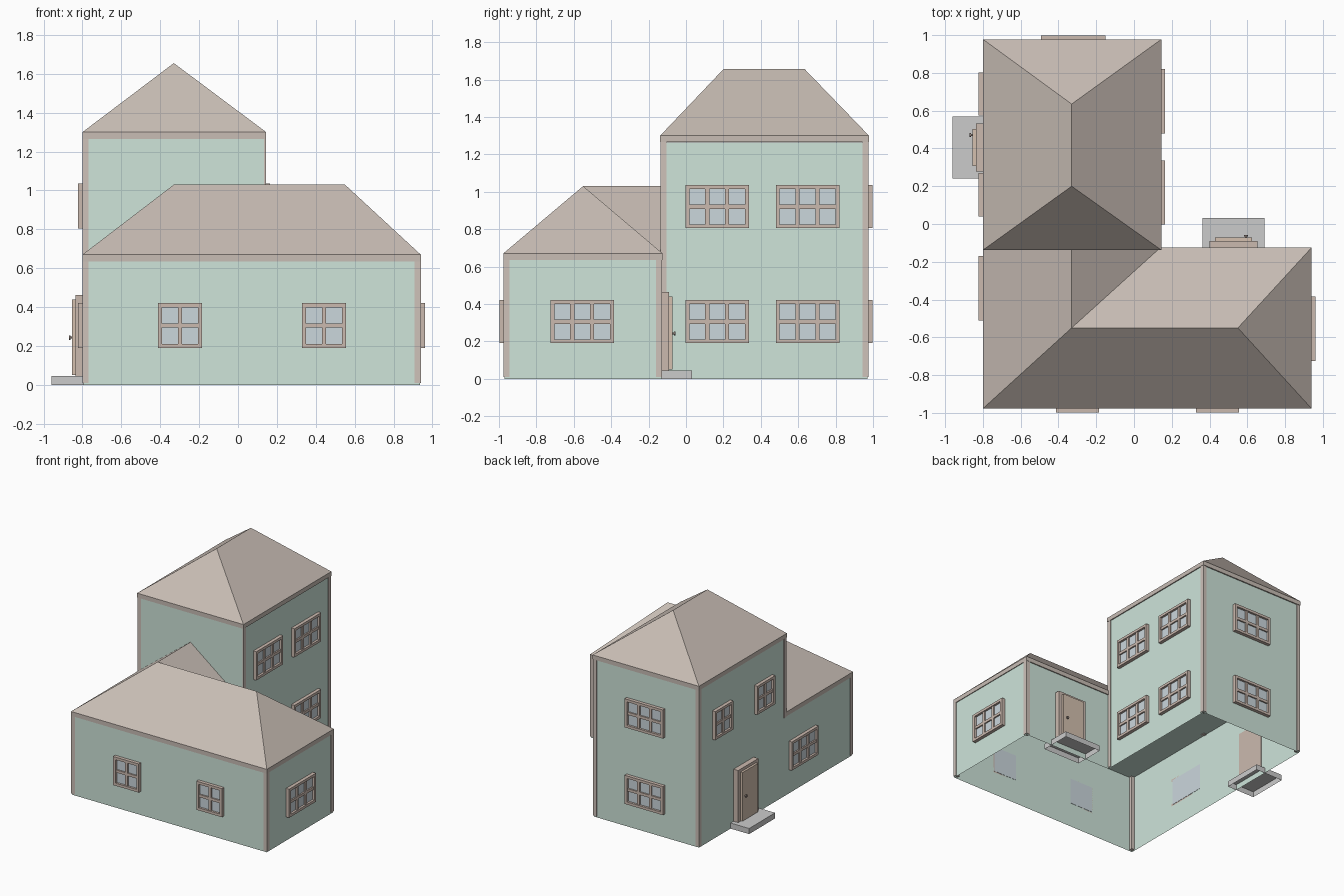
import bpy, bmesh
from math import radians
from mathutils import Matrix, Vector

if "Cube" in bpy.data.objects:
    bpy.data.objects.remove(bpy.data.objects["Cube"])


def mat(name, r, g, b):
    m = bpy.data.materials.new(name)
    m.diffuse_color = (r, g, b, 1)
    m.use_nodes = True
    m.node_tree.nodes["Principled BSDF"].inputs["Base Color"].default_value = m.diffuse_color
    return m


GREEN = mat("wall_green", 0.62, 0.78, 0.70)
BROWN = mat("roof_brown", 0.58, 0.51, 0.46)
TRIM = mat("trim_brown", 0.62, 0.54, 0.49)
FRAME = mat("frame_brown", 0.60, 0.49, 0.43)
DOOR = mat("door_brown", 0.66, 0.53, 0.43)
GLASS = mat("glass_blue", 0.60, 0.68, 0.72)
DARK = mat("knob_dark", 0.25, 0.20, 0.18)


def finish(name, bm, material=None):
    bmesh.ops.recalc_face_normals(bm, faces=bm.faces)
    me = bpy.data.meshes.new(name)
    bm.to_mesh(me)
    bm.free()
    ob = bpy.data.objects.new(name, me)
    bpy.context.collection.objects.link(ob)
    if material:
        me.materials.append(material)
    return ob


def boxes(name, items, material=None, matrix=Matrix(), open_bottom=False):
    """Join boxes given as (x0, x1, y0, y1, z0, z1)."""
    bm = bmesh.new()
    for x0, x1, y0, y1, z0, z1 in items:
        m = Matrix.Translation(((x0 + x1) / 2, (y0 + y1) / 2, (z0 + z1) / 2))
        m = m @ Matrix.Diagonal((x1 - x0, y1 - y0, z1 - z0, 1))
        bmesh.ops.create_cube(bm, size=1, matrix=matrix @ m)
    bmesh.ops.recalc_face_normals(bm, faces=bm.faces)
    if open_bottom:
        low = [f for f in bm.faces if f.normal.z < -0.9]
        bmesh.ops.delete(bm, geom=low, context='FACES_ONLY')
    return finish(name, bm, material)


def solid(name, verts, faces, material):
    bm = bmesh.new()
    vs = [bm.verts.new(v) for v in verts]
    for f in faces:
        bm.faces.new([vs[i] for i in f])
    return finish(name, bm, material)


# wall frames: local x runs along the wall, -y points outwards
def wall_matrix(side, centre):
    angle, pos = {"front": (0, (centre, -0.97, 0)),
                  "wing_right": (90, (0.935, centre, 0)),
                  "tower_right": (90, (0.138, centre, 0)),
                  "back": (180, (centre, 0.97, 0)),
                  "wing_back": (180, (centre, -0.132, 0)),
                  "left": (270, (-0.795, centre, 0))}[side]
    return Matrix.Translation(pos) @ Matrix.Rotation(radians(angle), 4, 'Z')


# lower walls: L-shaped shell, open underneath
plan = [(-0.795, -0.97), (0.935, -0.97), (0.935, -0.132),
        (0.138, -0.132), (0.138, 0.97), (-0.795, 0.97)]
n = len(plan)
solid("lower_walls", [(x, y, z) for z in (0, 0.634) for x, y in plan],
      [(i, (i + 1) % n, (i + 1) % n + n, i + n) for i in range(n)]
      + [tuple(range(n, 2 * n))], GREEN)

# upper tower walls
boxes("tower_walls", [(-0.795, 0.138, -0.132, 0.97, 0.634, 1.264)], GREEN)

# corner posts
boxes("corner_posts", [
    (-0.80, -0.768, -0.975, -0.943, 0.01, 0.636),
    (0.908, 0.94, -0.975, -0.943, 0.01, 0.636),
    (0.908, 0.94, -0.16, -0.127, 0.01, 0.636),
    (-0.80, -0.768, -0.136, -0.105, 0.63, 1.266),
    (0.135, 0.143, -0.136, -0.105, 0.01, 1.266),
    (0.111, 0.143, 0.943, 0.975, 0.01, 1.266),
    (-0.80, -0.768, 0.943, 0.975, 0.01, 1.266)], TRIM)

# tower hip roof with fascia
eave = [(-0.80, -0.138), (0.145, -0.138), (0.145, 0.978), (-0.80, 0.978)]
solid("tower_roof",
      [(x, y, z) for z in (1.265, 1.30) for x, y in eave]
      + [(-0.33, 0.20, 1.655), (-0.33, 0.635, 1.655)],
      [(3, 2, 1, 0)] + [(i, (i + 1) % 4, (i + 1) % 4 + 4, i + 4) for i in range(4)]
      + [(4, 5, 8), (5, 6, 9, 8), (6, 7, 9), (7, 4, 8, 9)], BROWN)

# lower roof: hips, a valley and a gable end that meets the tower
eave = [(-0.80, -0.977), (0.94, -0.977), (0.94, -0.125), (0.14, -0.125), (-0.80, -0.125)]
solid("wing_roof",
      [(x, y, z) for z in (0.635, 0.67) for x, y in eave]
      + [(0.55, -0.55, 1.03), (-0.33, -0.55, 1.03), (-0.33, -0.125, 1.03)],
      [(4, 3, 2, 1, 0)] + [(i, (i + 1) % 5, (i + 1) % 5 + 5, i + 5) for i in range(5)]
      + [(5, 6, 10, 11), (6, 7, 10), (7, 8, 11, 10), (8, 12, 11),
         (9, 5, 11, 12), (8, 9, 12)], BROWN)


def window(side, centre, z0, cols):
    m = wall_matrix(side, centre)
    w, h, bar, pane = (0.34 if cols == 3 else 0.228), 0.23, 0.021, 0.085
    a, z1 = w / 2, z0 + h
    # deep outer frame
    parts = [(-a, a, -0.027, 0, z0, z0 + bar), (-a, a, -0.027, 0, z1 - bar, z1),
             (-a, -a + bar, -0.027, 0, z0 + bar, z1 - bar),
             (a - bar, a, -0.027, 0, z0 + bar, z1 - bar)]
    # glazing bars
    mid = z0 + h / 2
    parts.append((-a + bar, a - bar, -0.021, 0, mid - 0.011, mid + 0.011))
    step = (w - bar) / cols
    for i in range(1, cols):
        x = -a + bar / 2 + i * step
        parts.append((x - 0.011, x + 0.011, -0.021, 0, z0 + bar, z1 - bar))
    boxes("window_frame", parts, FRAME, m)
    boxes("window_glass", [(-a + 0.01, a - 0.01, -0.01, 0.002, z0 + 0.01, z1 - 0.01)], GLASS, m)


LOW, HIGH = 0.19, 0.805
for side, centre, z0, cols in [
        ("front", -0.298, LOW, 2), ("front", 0.442, LOW, 2),
        ("wing_right", -0.555, LOW, 3),
        ("tower_right", 0.167, LOW, 3), ("tower_right", 0.65, LOW, 3),
        ("tower_right", 0.167, HIGH, 3), ("tower_right", 0.65, HIGH, 3),
        ("back", -0.322, LOW, 3), ("back", -0.322, HIGH, 3),
        ("left", -0.34, LOW, 3),
        ("left", 0.155, HIGH, 2), ("left", 0.688, HIGH, 2)]:
    window(side, centre, z0, cols)


def doorway(side, centre):
    m = wall_matrix(side, centre)
    # surround, door leaf, knob and step
    boxes("door_surround", [(-0.128, 0.128, -0.042, 0.005, 0.045, 0.463)], FRAME, m)
    boxes("door_leaf", [(-0.098, 0.098, -0.06, -0.03, 0.05, 0.44)], DOOR, m)
    bm = bmesh.new()
    for r, d, y in ((0.005, 0.012, -0.063), (0.011, 0.008, -0.071)):
        bmesh.ops.create_cone(bm, cap_ends=True, segments=12, radius1=r, radius2=r, depth=d,
                              matrix=m @ Matrix.Translation((-0.066, y, 0.243))
                              @ Matrix.Rotation(radians(90), 4, 'X'))
    finish("door_knob", bm, DARK)
    boxes("door_step", [(-0.165, 0.165, -0.165, 0.08, 0, 0.045)], None, m, open_bottom=True)


doorway("left", 0.405)
doorway("wing_back", 0.527)
